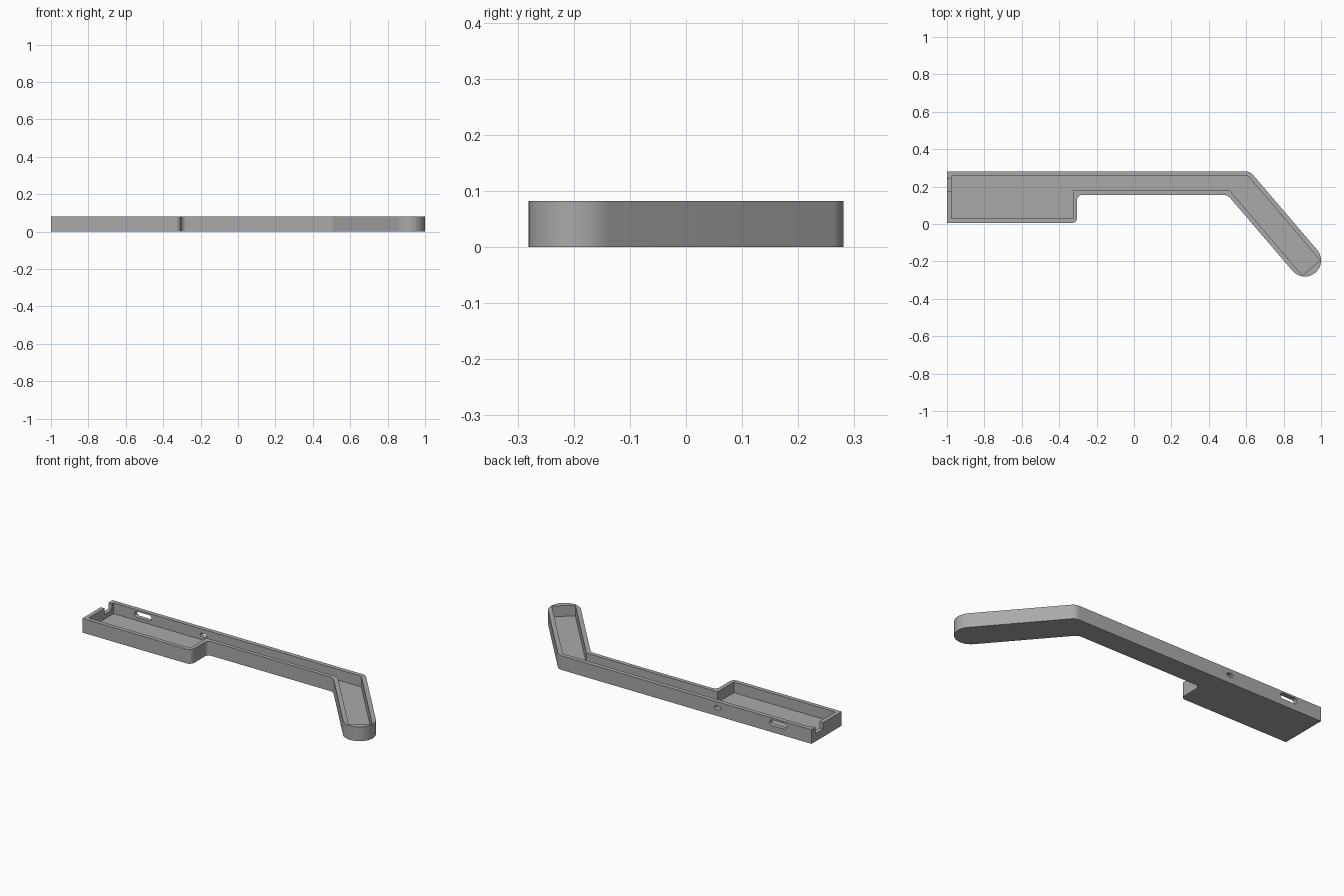
import bpy, bmesh, math
from mathutils import Vector

if "Cube" in bpy.data.objects:
    bpy.data.objects.remove(bpy.data.objects["Cube"])

HEIGHT, FLOOR = 0.082, 0.02

grey = bpy.data.materials.new("mid grey")
grey.use_nodes = True
colour = (0.4, 0.4, 0.4, 1)
grey.diffuse_color = colour
grey.node_tree.nodes["Principled BSDF"].inputs["Base Color"].default_value = colour


def fillet(corners, steps=8):
    """Round each (point, radius) corner with a tangent arc."""
    out, n = [], len(corners)
    for i, (p, r) in enumerate(corners):
        if r == 0:
            out.append(p)
            continue
        a = (corners[i - 1][0] - p).normalized()
        b = (corners[(i + 1) % n][0] - p).normalized()
        half = a.angle(b) / 2
        centre = p + (a + b).normalized() * r / math.sin(half)
        start = p + a * r / math.tan(half) - centre
        end = p + b * r / math.tan(half) - centre
        sweep = start.angle(end)
        for k in range(steps + 1):
            t = k / steps
            out.append(centre + (start * math.sin((1 - t) * sweep)
                                 + end * math.sin(t * sweep)) / math.sin(sweep))
    return out


def prism(name, points, base, push):
    """Extrude a closed loop of 3D points along a vector."""
    bm = bmesh.new()
    face = bm.faces.new([bm.verts.new(Vector(p) + Vector(base)) for p in points])
    ext = bmesh.ops.extrude_face_region(bm, geom=[face])
    bmesh.ops.translate(bm, vec=push,
                        verts=[v for v in ext["geom"] if isinstance(v, bmesh.types.BMVert)])
    bmesh.ops.recalc_face_normals(bm, faces=bm.faces)
    mesh = bpy.data.meshes.new(name)
    bm.to_mesh(mesh)
    bm.free()
    mesh.materials.append(grey)
    obj = bpy.data.objects.new(name, mesh)
    bpy.context.collection.objects.link(obj)
    return obj


def flat(points):
    return [(p[0], p[1], 0) for p in points]


def slot(name, x, z, width, height):
    """Round-ended slot cutter through the back wall."""
    r, pts = height / 2, []
    for side in (1, -1):
        for k in range(13):
            a = side * math.pi / 2 - math.pi / 2 + math.pi * (k / 12 - 0.5) + (math.pi / 2 if side > 0 else -math.pi / 2)
            a = math.pi * (k / 12 - 0.5) + (0 if side > 0 else math.pi)
            pts.append((x + side * (width / 2 - r) + r * math.cos(a), 0, z + r * math.sin(a)))
    return prism(name, pts, (0, 0.22, 0), (0, 0.1, 0))


# Angled arm: direction, normal and centre of its round end
along = Vector((0.65, -0.76)).normalized()
across = Vector((-along.y, along.x))
tip, radius = Vector((0.9135, -0.1945)), 0.0865


def arm_at(offset, y):
    """Point on a line parallel to the arm at a given y."""
    p = tip + across * offset
    return p + along * ((y - p.y) / along.y)


# Outer body
V = Vector
upper = fillet([(V((-1, 0.005)), 0), (V((-1, 0.281)), 0), (arm_at(radius, 0.281), 0.055),
                (tip + across * radius, 0), (tip - across * radius, 0),
                (arm_at(-radius, 0.156), 0.05), (V((-0.304, 0.156)), 0.028),
                (V((-0.304, 0.005)), 0.028)])
cap = [tip + radius * (across * math.cos(t) + along * math.sin(t))
       for t in (math.pi * k / 24 for k in range(1, 24))]
at = upper.index(tip + across * radius) + 1
body = prism("tray_body", flat(upper[:at] + cap + upper[at:]), (0, 0, 0), (0, 0, HEIGHT))

# Open cavity, cable notch and back wall openings
inner = 0.062
cavity = [V((-0.976, 0.029)), V((-0.976, 0.256)), arm_at(inner, 0.256),
          tip + across * inner + along * 0.053, tip - across * inner + along * 0.053,
          arm_at(-inner, 0.179), V((-0.327, 0.179)), V((-0.327, 0.029))]
notch = [(-1.05, 0.174), (-0.96, 0.174), (-0.96, 0.243), (-1.05, 0.243)]
cutters = [prism("cavity_cutter", flat(cavity), (0, 0, FLOOR), (0, 0, 0.1)),
           prism("notch_cutter", flat(notch), (0, 0, 0.046), (0, 0, 0.1)),
           slot("long_slot_cutter", -0.787, 0.055, 0.11, 0.034),
           slot("small_slot_cutter", -0.4, 0.047, 0.042, 0.022)]

bpy.ops.object.select_all(action="DESELECT")
body.select_set(True)
bpy.context.view_layer.objects.active = body
for cutter in cutters:
    mod = body.modifiers.new(cutter.name, "BOOLEAN")
    mod.operation, mod.solver, mod.object = "DIFFERENCE", "EXACT", cutter
    bpy.ops.object.modifier_apply(modifier=mod.name)
    bpy.data.objects.remove(cutter)

bpy.ops.object.shade_smooth_by_angle(angle=math.radians(30))
